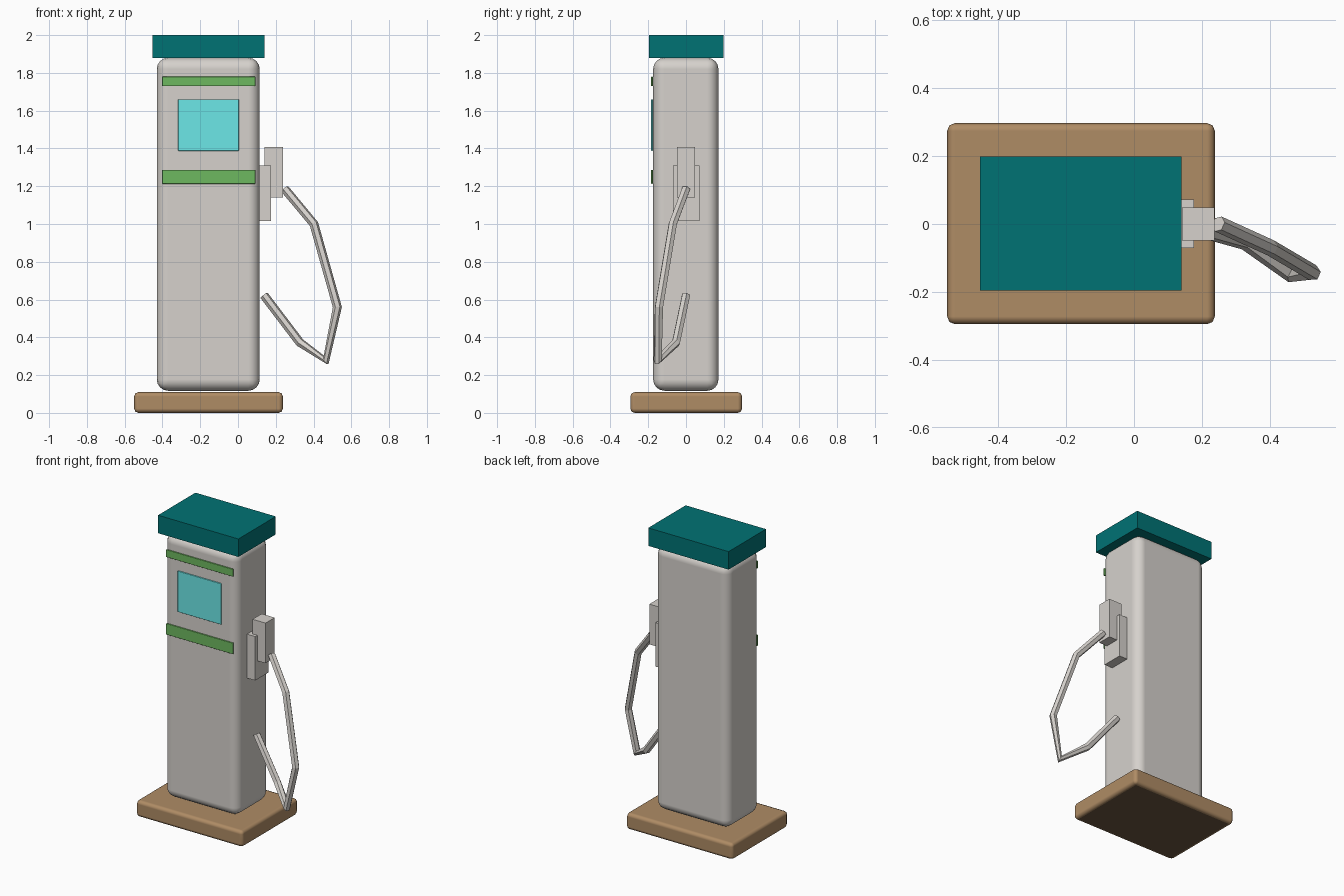
import bpy
import bmesh
from mathutils import Vector

cube = bpy.data.objects.get("Cube")
if cube:
    bpy.data.objects.remove(cube, do_unlink=True)


def material(name, rgb):
    m = bpy.data.materials.new(name)
    m.use_nodes = True
    color = (*rgb, 1.0)
    m.diffuse_color = color
    m.node_tree.nodes["Principled BSDF"].inputs["Base Color"].default_value = color
    return m


grey = material("warm_grey", (0.67, 0.64, 0.605))
teal = material("dark_teal", (0.0, 0.17, 0.175))
green = material("green", (0.155, 0.485, 0.115))
cyan = material("screen_cyan", (0.15, 0.80, 0.80))
brown = material("brown", (0.43, 0.262, 0.13))
dark_brown = material("dark_brown", (0.15, 0.094, 0.05))


def box(name, low, high, mat, bevel=0.0, segments=3):
    """Box between two corners, with optional rounded edges."""
    low, high = Vector(low), Vector(high)
    bm = bmesh.new()
    bmesh.ops.create_cube(bm, size=1)
    bmesh.ops.scale(bm, vec=high - low, verts=bm.verts)
    if bevel:
        bmesh.ops.bevel(bm, geom=bm.edges[:], offset=bevel, segments=segments,
                        profile=0.5, affect='EDGES')
        for face in bm.faces:
            face.smooth = True
    mesh = bpy.data.meshes.new(name)
    bm.to_mesh(mesh)
    bm.free()
    mesh.materials.append(mat)
    obj = bpy.data.objects.new(name, mesh)
    obj.location = (low + high) / 2
    bpy.context.collection.objects.link(obj)
    if bevel:
        # Keeps the large faces flat between the rounded edges
        normals = obj.modifiers.new("flat_faces", 'WEIGHTED_NORMAL')
        normals.weight = 100
    return obj


# Plinth with a dark underside
plinth = box("plinth", (-0.55, -0.295, 0), (0.238, 0.297, 0.11), brown, 0.023, 2)
plinth.data.materials.append(dark_brown)
for face in plinth.data.polygons:
    if face.normal.z < -0.99:
        face.material_index = 1

# Cabinet and canopy
box("cabinet", (-0.43, -0.174, 0.117), (0.115, 0.172, 1.88), grey, 0.06, 4)
box("canopy", (-0.453, -0.196, 1.88), (0.14, 0.198, 2.0), teal)

# Front trim and display
for name, z0, z1 in (("upper_stripe", 1.73, 1.78), ("lower_stripe", 1.213, 1.287)):
    box(name, (-0.402, -0.185, z0), (0.092, -0.1755, z1), green, 0.002, 1)
box("display", (-0.317, -0.185, 1.387), (0.004, -0.1755, 1.66), cyan, 0.002, 1)

# Nozzle holder and nozzle on the left side
box("nozzle_holder", (0.11, -0.07, 1.017), (0.176, 0.072, 1.31), grey)
box("nozzle", (0.141, -0.048, 1.14), (0.237, 0.048, 1.408), grey)

# Hanging hose, a faceted tube along a bent path
path = [(0.248, 0, 1.185), (0.402, -0.07, 1.0), (0.526, -0.143, 0.56),
        (0.466, -0.15, 0.278), (0.328, -0.053, 0.372), (0.138, 0, 0.622)]
curve = bpy.data.curves.new("hose", 'CURVE')
curve.dimensions = '3D'
curve.bevel_depth = 0.024
curve.bevel_resolution = 1
curve.use_fill_caps = True
spline = curve.splines.new('POLY')
spline.points.add(len(path) - 1)
for point, co in zip(spline.points, path):
    point.co = (*co, 1)
spline.use_smooth = False
curve.materials.append(grey)
hose = bpy.data.objects.new("hose", curve)
bpy.context.collection.objects.link(hose)
